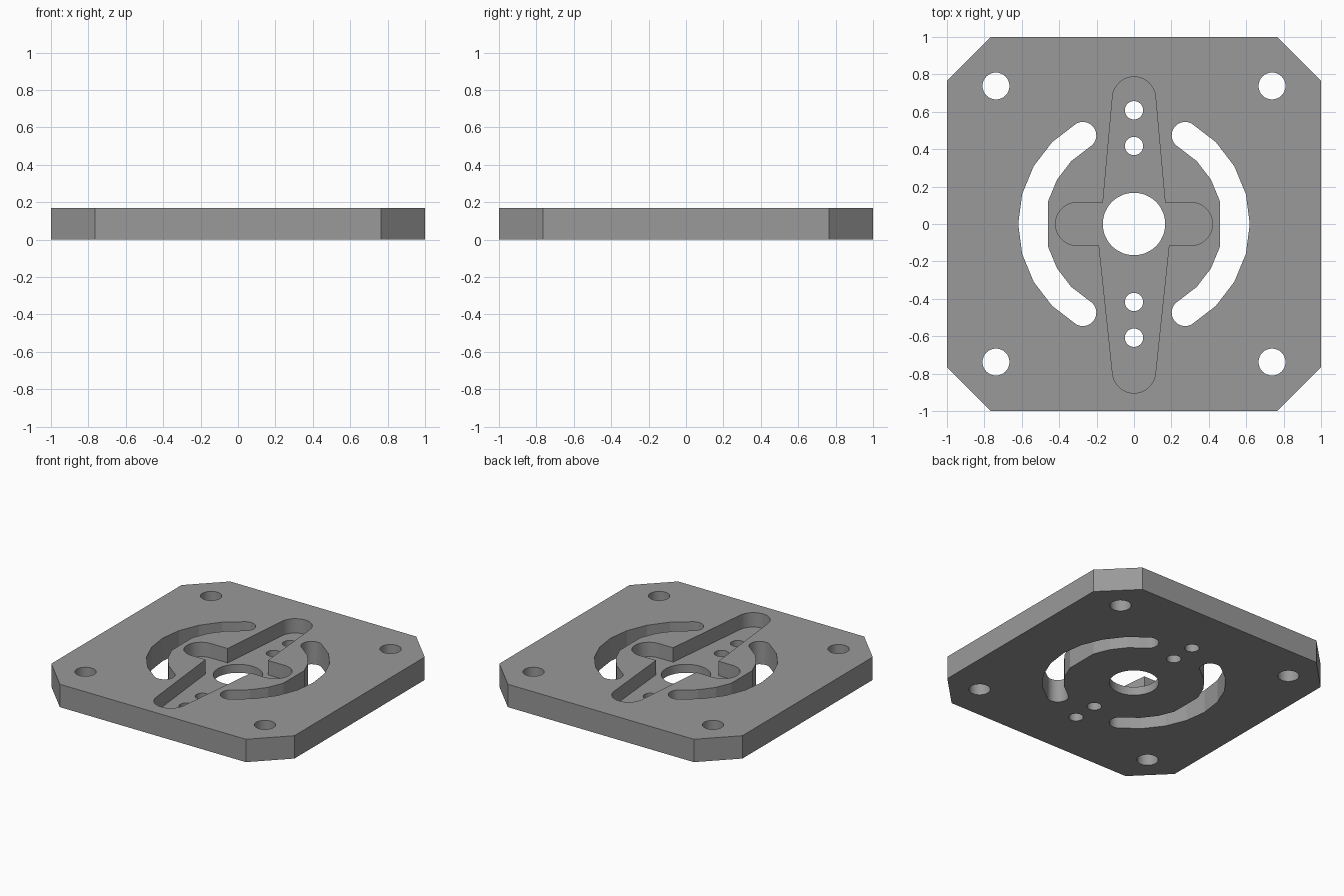
import bpy, bmesh, math

if "Cube" in bpy.data.objects:
    bpy.data.objects.remove(bpy.data.objects["Cube"])

T = 0.17        # plate thickness
FLOOR = 0.063   # floor height of the recessed pocket

steel = bpy.data.materials.new("plain grey")
steel.diffuse_color = (0.32, 0.32, 0.32, 1)
steel.use_nodes = True
steel.node_tree.nodes["Principled BSDF"].inputs["Base Color"].default_value = steel.diffuse_color


def arc(cx, cy, r, a0, a1, n):
    """Points on an arc from angle a0 to a1, in degrees."""
    return [(cx + r * math.cos(math.radians(a0 + (a1 - a0) * i / n)),
             cy + r * math.sin(math.radians(a0 + (a1 - a0) * i / n)))
            for i in range(n + 1)]


def prism(name, pts, z0, z1):
    """Extrude a closed outline between two heights."""
    bm = bmesh.new()
    face = bm.faces.new([bm.verts.new((x, y, z0)) for x, y in pts])
    ext = bmesh.ops.extrude_face_region(bm, geom=[face])["geom"]
    for v in ext:
        if isinstance(v, bmesh.types.BMVert):
            v.co.z = z1
    bmesh.ops.recalc_face_normals(bm, faces=bm.faces)
    me = bpy.data.meshes.new(name)
    bm.to_mesh(me)
    bm.free()
    me.materials.append(steel)
    ob = bpy.data.objects.new(name, me)
    bpy.context.collection.objects.link(ob)
    return ob


def hole(name, x, y, r, n=32):
    return prism(name, arc(x, y, r, 0, 360, n)[:-1], -0.1, T + 0.1)


# Square plate with chamfered corners
c = 0.765
plate = prism("mounting_plate", [(c, -1), (1, -c), (1, c), (c, 1),
                                 (-c, 1), (-1, c), (-1, -c), (-c, -1)], 0, T)

# Cross-shaped pocket with tapered long arms and rounded ends
w = 0.115
cross = (arc(0.305, 0, w, -90, 90, 16) + [(0.166, w)]
         + arc(0, 0.672, w, 5, 175, 16) + [(-0.166, w)]
         + arc(-0.305, 0, w, 90, 270, 16) + [(-0.187, -w)]
         + arc(0, -0.789, w, 186, 354, 16) + [(0.187, -w)])
cutters = [prism("pocket_cutter", cross, FLOOR, T + 0.1)]

# Centre bore, corner bolt holes and small arm holes
cutters.append(hole("bore_cutter", 0, 0, 0.167, 48))
for sy in (-1, 1):
    for sx in (-1, 1):
        cutters.append(hole("bolt_cutter", sx * 0.738, sy * 0.738, 0.072))
    for y in (0.417, 0.608):
        cutters.append(hole("arm_hole_cutter", 0, sy * y, 0.049))

# Curved slots: faceted long sides, round ends
R, r, A = 0.547, 0.072, 60
ex, ey = R * math.cos(math.radians(A)), R * math.sin(math.radians(A))
slot = (arc(0, 0, R + r, -A, A, 8)
        + arc(ex, ey, r, A, A + 180, 16)[1:-1]
        + [p for i, p in enumerate(arc(0, 0, R - r, A, -A, 8)) if i != 4]
        + arc(ex, -ey, r, 180 - A, 360 - A, 16)[1:-1])
for s in (-1, 1):
    cutters.append(prism("slot_cutter", [(s * x, y) for x, y in slot], -0.1, T + 0.1))

# Cut everything out of the plate
for cutter in cutters:
    cutter.hide_render = True
    mod = plate.modifiers.new("cut", 'BOOLEAN')
    mod.operation = 'DIFFERENCE'
    mod.solver = 'EXACT'
    mod.object = cutter

bpy.context.view_layer.update()
result = bpy.data.meshes.new_from_object(
    plate.evaluated_get(bpy.context.evaluated_depsgraph_get()))
plate.modifiers.clear()
plate.data = result
for cutter in cutters:
    bpy.data.objects.remove(cutter)

# Smooth the round walls while keeping edges sharp
bpy.context.view_layer.objects.active = plate
plate.select_set(True)
bpy.ops.object.shade_smooth_by_angle(angle=math.radians(14))
